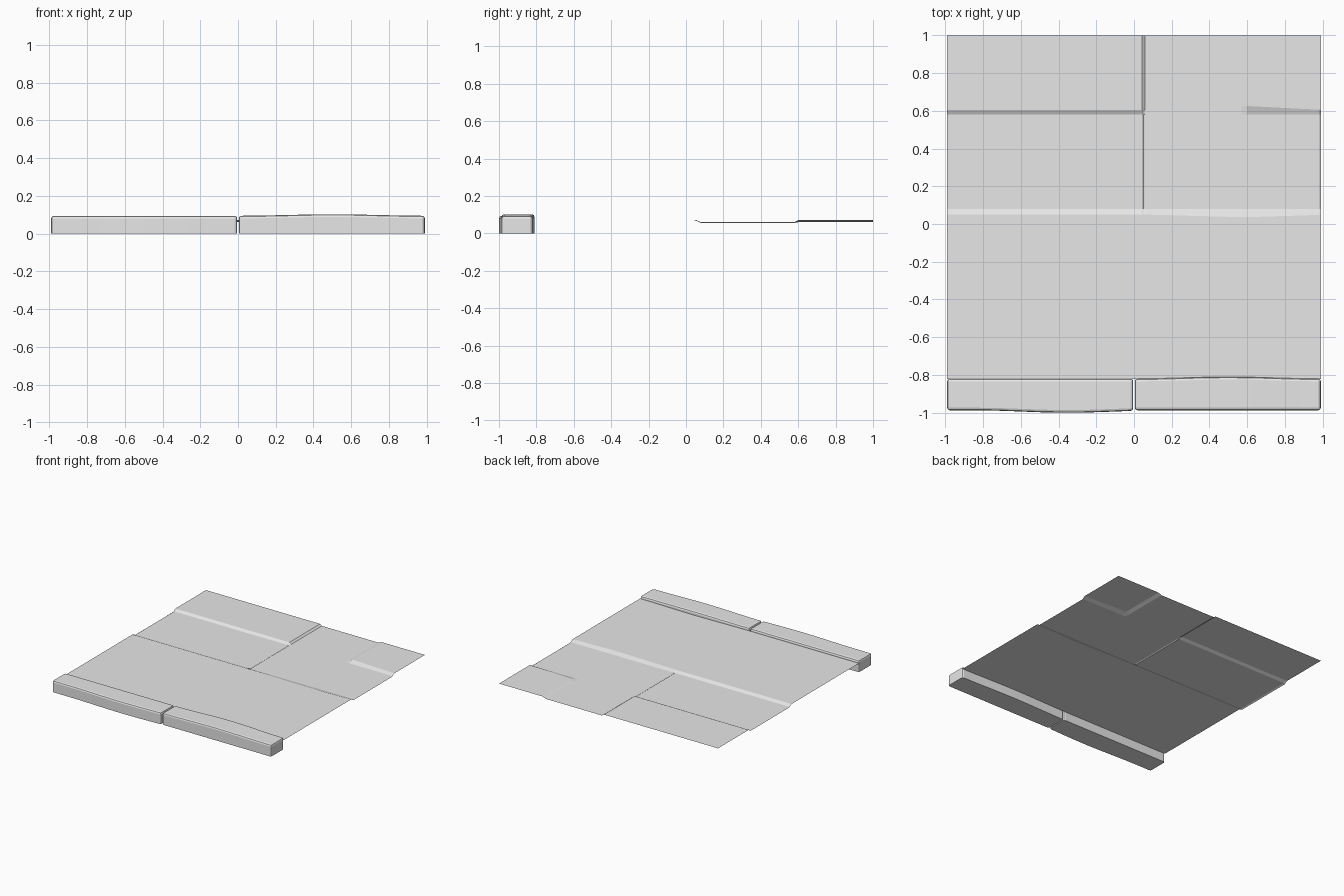
import bpy, bmesh, math

cube = bpy.data.objects.get("Cube")
if cube:
    bpy.data.objects.remove(cube, do_unlink=True)

grey = bpy.data.materials.new("stone grey")
grey.use_nodes = True
colour = (0.8, 0.8, 0.8, 1)
grey.diffuse_color = colour
grey.node_tree.nodes["Principled BSDF"].inputs["Base Color"].default_value = colour


def add_object(name, bm):
    mesh = bpy.data.meshes.new(name)
    bm.to_mesh(mesh)
    bm.free()
    mesh.materials.append(grey)
    obj = bpy.data.objects.new(name, mesh)
    bpy.context.collection.objects.link(obj)
    return obj


def bulge(x, centre, width):
    """Smooth bump, one at the centre and zero beyond the width."""
    t = min(abs(x - centre) / width, 1)
    return 0.5 + 0.5 * math.cos(math.pi * t)


# Pavement sheet: raised slabs, sunken panels and narrow grooves
HIGH, LOW, EDGE = 0.073, 0.061, 0.056
END, JOINT = 0.99, 0.05
xs = [-END, -0.98, 0.042, JOINT, 0.058, 0.57, 0.60, 0.98, END]
ys = [-0.82, 0.05, 0.08, 0.58, 0.605, 1.0]


def sheet_point(x, row):
    y = ys[row]
    if row < 2:                       # front slab with a wavy rear rim
        return x, y - row * 0.014 * bulge(x, 0.6, 0.5), HIGH
    if row < 4:                       # sunken panels, edges rounded down
        return x, y, EDGE if x in (-END, JOINT, END) else LOW
    if row == 4 and x > 0.5:          # skewed ramp of the rear corner slab
        y += 0.02 * (END - x) / 0.39
    if x < JOINT or x >= 0.60:
        return x, y, HIGH
    return x, y, (HIGH + LOW) / 2 if x == JOINT else LOW


bm = bmesh.new()
grid = [[bm.verts.new(sheet_point(x, r)) for x in xs] for r in range(len(ys))]
for low, up in zip(grid, grid[1:]):
    for i in range(len(xs) - 1):
        bm.faces.new((low[i], low[i + 1], up[i + 1], up[i]))
add_object("pavement_sheet", bm)


# Kerb stones: slightly uneven blocks with chamfered upper edges
def kerb(name, x0, x1, front_bump, back_bump, top_bump, centre):
    bm = bmesh.new()
    rings = []
    steps = 8
    for i in range(steps + 1):
        x = x0 + (x1 - x0) * i / steps
        b = bulge(x, centre, 0.5)
        front = -0.987 - front_bump * b
        back = -0.82 + back_bump * b
        top = 0.094 + top_bump * b
        rings.append([bm.verts.new((x, y, z)) for y, z in
                      ((front, 0), (back, 0), (back, top), (front, top))])
    for a, b in zip(rings, rings[1:]):
        for k in range(4):
            n = (k + 1) % 4
            bm.faces.new((a[k], a[n], b[n], b[k]))
    bm.faces.new(rings[0])
    bm.faces.new(rings[-1])
    bmesh.ops.recalc_face_normals(bm, faces=bm.faces)
    sharp = [e for e in bm.edges if e.calc_face_angle(0) > 0.6
             and max(v.co.z for v in e.verts) > 0.01]
    bmesh.ops.bevel(bm, geom=sharp, offset=0.014, segments=2, profile=0.5,
                    affect="EDGES", clamp_overlap=True)
    add_object(name, bm)


kerb("kerb_stone_right", -0.99, -0.004, 0.013, 0, 0, -0.35)
kerb("kerb_stone_left", 0.004, 0.99, 0, 0.01, 0.008, 0.5)
